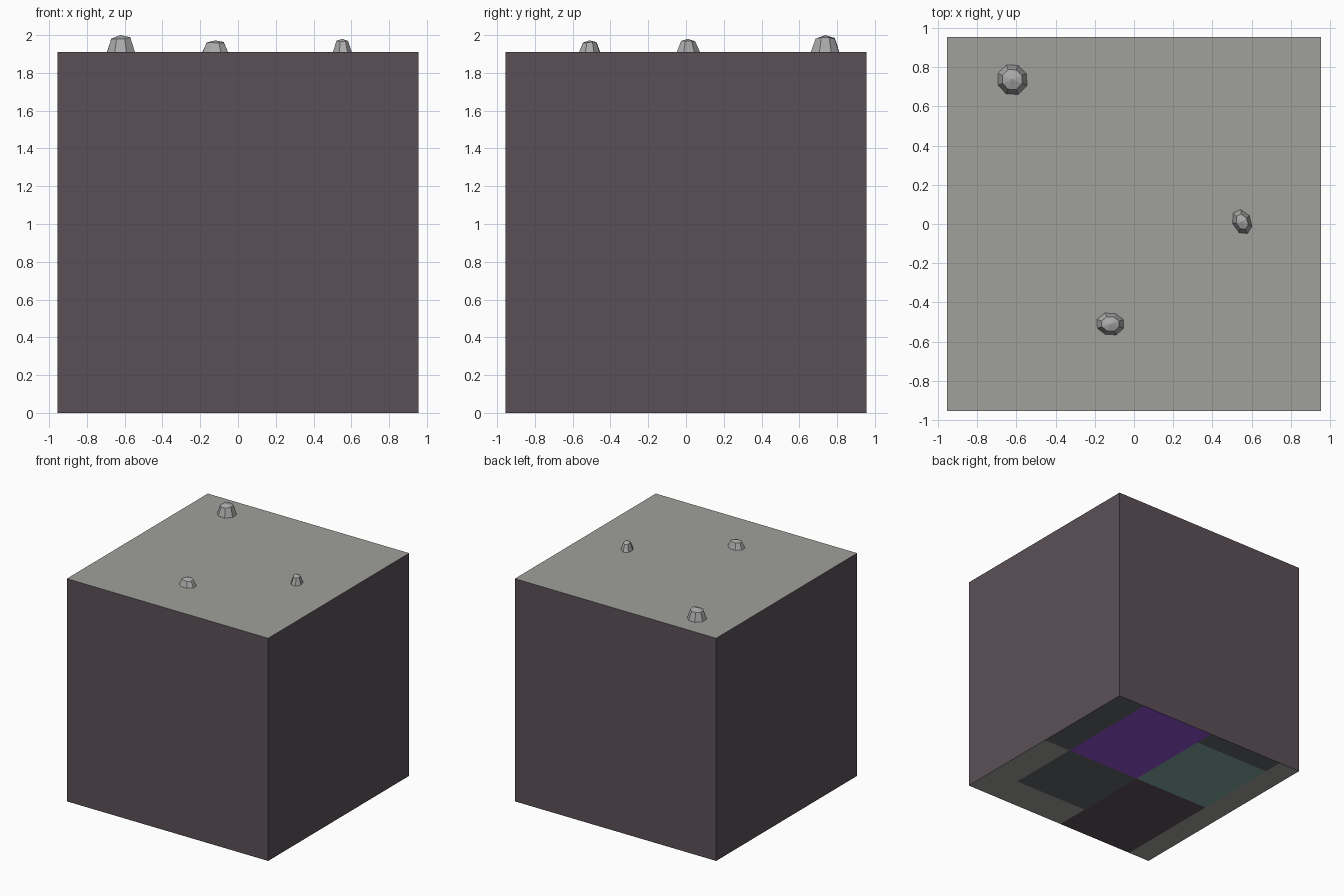
import bpy, bmesh, math, random

if "Cube" in bpy.data.objects:
    bpy.data.objects.remove(bpy.data.objects["Cube"])
random.seed(4)
H = 0.955          # half side of the cube
TOP = 1.91


def srgb(v):
    v /= 255
    return v / 12.92 if v <= 0.04045 else ((v + 0.055) / 1.055) ** 2.4


def material(name, r, g, b):
    m = bpy.data.materials.new(name)
    m.diffuse_color = (srgb(r), srgb(g), srgb(b), 1)
    m.use_nodes = True
    m.node_tree.nodes["Principled BSDF"].inputs["Base Color"].default_value = m.diffuse_color
    return m


WALL = material("plum grey wall", 91, 80, 87)
STONE = material("pale stone", 160, 160, 156)
ROCK = material("rock grey", 170, 170, 170)
SLATE = material("slate", 100, 102, 104)
PURPLE = material("purple", 144, 80, 210)
TEAL = material("teal", 130, 168, 160)


def make(name, bm, mats):
    me = bpy.data.meshes.new(name)
    bm.to_mesh(me)
    bm.free()
    for m in mats:
        me.materials.append(m)
    ob = bpy.data.objects.new(name, me)
    bpy.context.collection.objects.link(ob)
    return ob


# Cube: plum walls, stone top, no underside (the floor tiles close it)
bm = bmesh.new()
bmesh.ops.create_cube(bm, size=1)
for v in bm.verts:
    v.co = (v.co.x * 2 * H, v.co.y * 2 * H, (v.co.z + 0.5) * TOP)
bm.normal_update()
bmesh.ops.delete(bm, geom=[f for f in bm.faces if f.normal.z < -0.5], context='FACES_ONLY')
for f in bm.faces:
    f.material_index = 1 if f.normal.z > 0.5 else 0
make("block", bm, [WALL, STONE])

# Underside: a grid of tiles coloured by rectangle, later rules win
XS = [-H, -0.75, -0.02, 0.695, H]
YS = [-H, -0.69, -0.65, 0.01, 0.78, H]
RULES = [  # x0, x1, y0, y1, colour slot
    (-0.75, H, 0.01, H, 1),
    (-0.02, 0.695, -0.65, 0.01, 1),
    (-0.02, 0.695, 0.01, H, 2),
    (-0.75, -0.02, 0.01, 0.78, 3),
    (-0.75, -0.02, -H, 0.01, 4),
]
bm = bmesh.new()
grid = [[bm.verts.new((x, y, 0)) for y in YS] for x in XS]
for i in range(len(XS) - 1):
    for j in range(len(YS) - 1):
        f = bm.faces.new((grid[i][j], grid[i][j + 1], grid[i + 1][j + 1], grid[i + 1][j]))
        c = f.calc_center_median()
        for x0, x1, y0, y1, slot in RULES:
            if x0 < c.x < x1 and y0 < c.y < y1:
                f.material_index = slot
make("underside", bm, [STONE, SLATE, PURPLE, TEAL, WALL])


# Faceted rocks: base ring, shoulder ring, slightly raised peak
def rock(name, x, y, rx, ry, turn, height, sides, shrink):
    bm = bmesh.new()
    wob = [random.uniform(0.96, 1.05) for _ in range(sides)]
    ct, st = math.cos(turn), math.sin(turn)
    rings = []
    for s, z in ((1, 0), (shrink, 0.82)):
        ring = []
        for k in range(sides):
            a = 2 * math.pi * (k + 0.5) / sides
            px, py = rx * s * wob[k] * math.cos(a), ry * s * wob[k] * math.sin(a)
            dz = random.uniform(-0.06, 0.06) if z else 0
            ring.append(bm.verts.new((x + px * ct - py * st, y + px * st + py * ct,
                                      TOP + (z + dz) * height)))
        rings.append(ring)
    peak = bm.verts.new((x, y, TOP + height))
    for k in range(sides):
        n = (k + 1) % sides
        bm.faces.new((rings[0][k], rings[0][n], rings[1][n], rings[1][k]))
        bm.faces.new((rings[1][k], rings[1][n], peak))
    make(name, bm, [ROCK])


rock("large_rock", -0.622, 0.738, 0.08, 0.08, 0.0, 0.09, 8, 0.68)
rock("small_rock", 0.552, 0.01, 0.066, 0.047, math.radians(115), 0.07, 7, 0.62)
rock("flat_rock", -0.12, -0.51, 0.072, 0.058, 0.0, 0.062, 8, 0.66)
